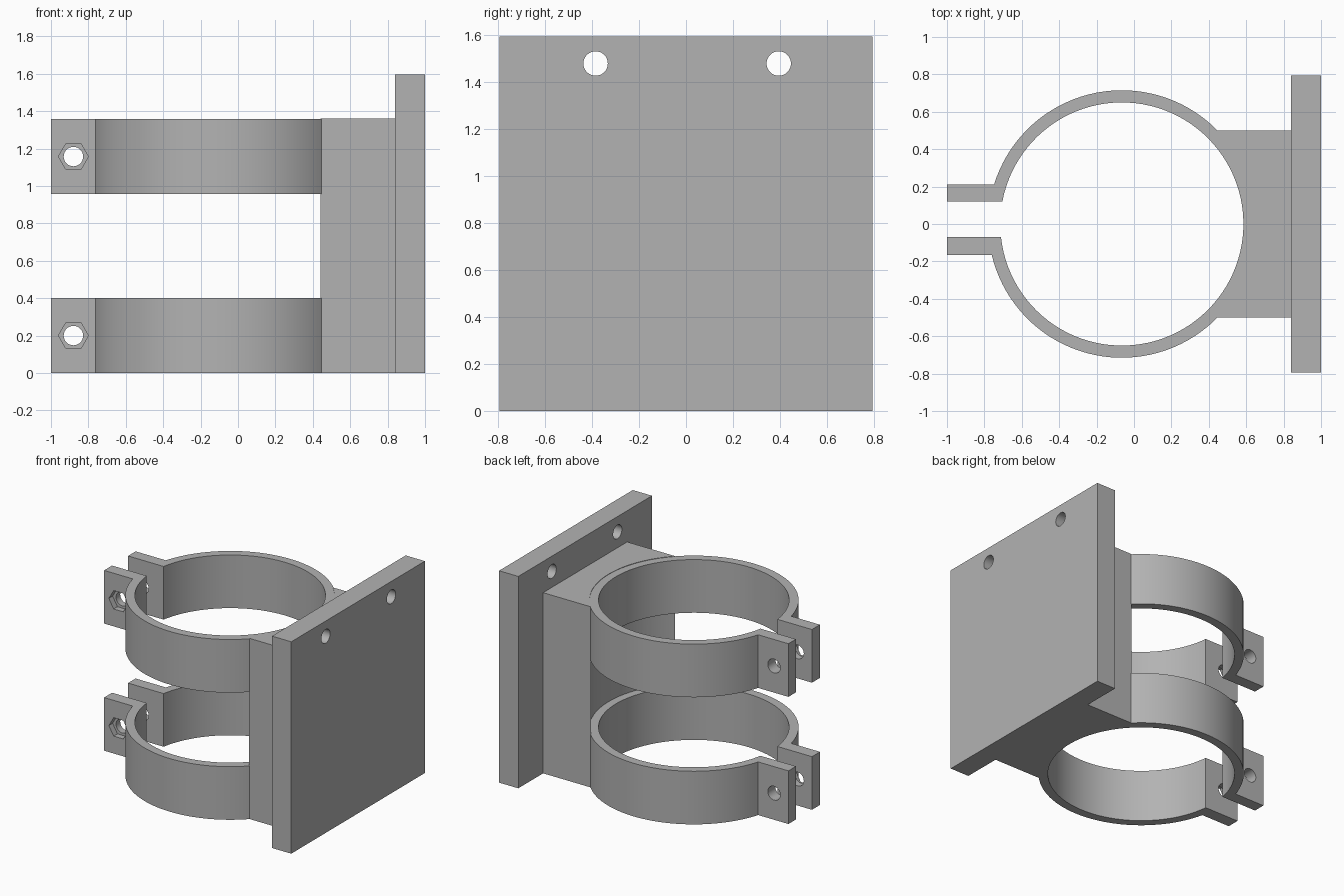
import bpy, bmesh
from math import sin, cos, pi, asin, radians
from mathutils import Matrix, Vector

if "Cube" in bpy.data.objects:
    bpy.data.objects.remove(bpy.data.objects["Cube"])

grey = bpy.data.materials.new("mid_grey")
grey.use_nodes = True
colour = (0.45, 0.45, 0.45, 1)
grey.diffuse_color = colour
grey.node_tree.nodes["Principled BSDF"].inputs["Base Color"].default_value = colour

CX, R_IN, R_OUT = -0.065, 0.65, 0.715   # ring centre and radii
RING_H, UPPER_Z = 0.4, 0.957
PLATE_X = 0.84


def add_object(name, bm):
    mesh = bpy.data.meshes.new(name)
    bmesh.ops.recalc_face_normals(bm, faces=bm.faces)
    bm.to_mesh(mesh)
    bm.free()
    mesh.materials.append(grey)
    ob = bpy.data.objects.new(name, mesh)
    bpy.context.collection.objects.link(ob)
    return ob


def extrude_profile(name, points, z0, z1):
    bm = bmesh.new()
    face = bm.faces.new([bm.verts.new((x, y, z0)) for x, y in points])
    top = bmesh.ops.extrude_face_region(bm, geom=[face])["geom"]
    moved = [v for v in top if isinstance(v, bmesh.types.BMVert)]
    bmesh.ops.translate(bm, verts=moved, vec=(0, 0, z1 - z0))
    return add_object(name, bm)


def box(name, x0, x1, y0, y1, z0, z1):
    return extrude_profile(name, [(x0, y0), (x1, y0), (x1, y1), (x0, y1)], z0, z1)


def arc(r, a0, a1, n):
    steps = [a0 + (a1 - a0) * i / n for i in range(n + 1)]
    return [(CX + r * cos(a), r * sin(a)) for a in steps]


def cut_rod(ob, start, end, r, sides=32):
    """Subtract a straight rod running from start to end."""
    start, end = Vector(start), Vector(end)
    axis = end - start
    bm = bmesh.new()
    # the side-to-side corner of a rod along y lies on x
    bmesh.ops.create_cone(bm, cap_ends=True, segments=sides, radius1=r, radius2=r,
                          depth=axis.length, matrix=Matrix.Rotation(pi / 2, 4, "Z"))
    turn = Matrix.Rotation(pi / 2, 4, "X" if abs(axis.y) > abs(axis.x) else "Y")
    if sides == 6:
        turn = turn @ Matrix.Rotation(pi / 6 if abs(bm.verts[:][0].co.x) < 1e-4 or
                                      abs(bm.verts[:][0].co.y) > r * 0.99 else 0, 4, "Z")
    bm.transform(Matrix.Translation((start + end) / 2) @ turn)
    cutter = add_object("cutter", bm)
    cutter.hide_render = True
    mod = ob.modifiers.new("hole", "BOOLEAN")
    mod.operation, mod.solver, mod.object = "DIFFERENCE", "EXACT", cutter
    bpy.context.view_layer.objects.active = ob
    bpy.ops.object.modifier_apply(modifier=mod.name)
    bpy.data.objects.remove(cutter)


def smooth(ob):
    bpy.ops.object.select_all(action="DESELECT")
    ob.select_set(True)
    bpy.context.view_layer.objects.active = ob
    bpy.ops.object.shade_smooth_by_angle(angle=radians(30))


# split clamp rings, each with two ears, bolt holes and a nut pocket
def clamp_ring(name, z0, z1):
    back_in, back_out, front_in, front_out = 0.12, 0.21, -0.07, -0.165
    outer = arc(R_OUT, -pi - asin(front_out / R_OUT), pi - asin(back_out / R_OUT), 96)
    inner = arc(R_IN, pi - asin(back_in / R_IN), -pi - asin(front_in / R_IN), 96)
    profile = (outer + [(-1, back_out), (-1, back_in)] + inner
               + [(-1, front_in), (-1, front_out)])
    ob = extrude_profile(name, profile, z0, z1)
    x, z = -0.88, z0 + 0.2
    cut_rod(ob, (x, -0.4, z), (x, 0.4, z), 0.052)
    cut_rod(ob, (x, -0.3, z), (x, front_out + 0.045, z), 0.08, sides=6)
    smooth(ob)


clamp_ring("lower_clamp_ring", 0, RING_H)
clamp_ring("upper_clamp_ring", UPPER_Z, UPPER_Z + RING_H)

# support block hollowed to hug the rings
half = 0.5
seat_r = R_OUT - 0.004
a = asin(half / seat_r)
block = extrude_profile("support_block", arc(seat_r, a, -a, 32)
                        + [(PLATE_X, -half), (PLATE_X, half)], 0, 1.36)

# mounting plate with four screw holes
plate = box("mounting_plate", PLATE_X, 1, -0.795, 0.795, 0, 1.595)
for y, z in ((-0.385, 1.48), (0.395, 1.48), (-0.4, 0.68), (0.395, 0.68)):
    cut_rod(plate, (0.7, y, z), (1.2, y, z), 0.052)
    if z < 1:
        # wide screw head access through the block
        cut_rod(block, (0.2, y, z), (0.9, y, z), 0.11)
smooth(block)
smooth(plate)
